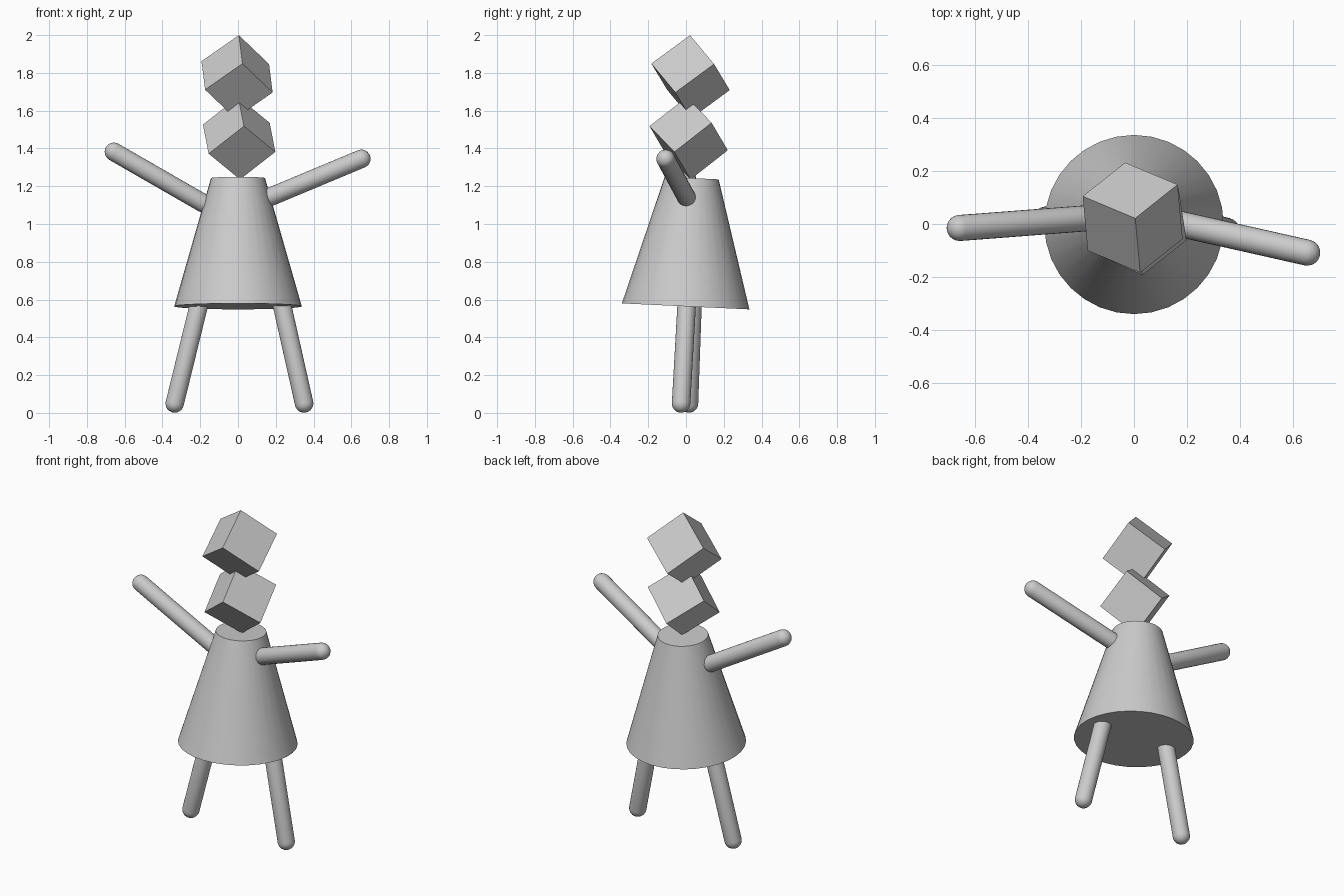
import bpy, bmesh, math
from mathutils import Vector, Matrix

if "Cube" in bpy.data.objects:
    bpy.data.objects.remove(bpy.data.objects["Cube"], do_unlink=True)

# One plain grey for every part
grey = bpy.data.materials.new("light_grey")
grey.use_nodes = True
grey.diffuse_color = (0.6, 0.6, 0.6, 1)
grey.node_tree.nodes["Principled BSDF"].inputs["Base Color"].default_value = (0.6, 0.6, 0.6, 1)


def finish(name, bm, matrix, smooth):
    bmesh.ops.recalc_face_normals(bm, faces=bm.faces)
    mesh = bpy.data.meshes.new(name)
    bm.to_mesh(mesh)
    bm.free()
    mesh.materials.append(grey)
    obj = bpy.data.objects.new(name, mesh)
    bpy.context.collection.objects.link(obj)
    obj.matrix_world = matrix
    if smooth:
        bpy.ops.object.select_all(action='DESELECT')
        obj.select_set(True)
        bpy.context.view_layer.objects.active = obj
        bpy.ops.object.shade_smooth_by_angle(angle=math.radians(30))
    return obj


def revolve(name, profile, start, end, sides):
    """Turn a (radius, height) profile around the axis from start to end."""
    bm = bmesh.new()
    verts = [bm.verts.new((r, 0, h)) for r, h in profile]
    edges = [bm.edges.new(pair) for pair in zip(verts, verts[1:])]
    bmesh.ops.spin(bm, geom=verts + edges, cent=(0, 0, 0), axis=(0, 0, 1),
                   angle=math.tau, steps=sides)
    bmesh.ops.remove_doubles(bm, verts=bm.verts, dist=1e-5)
    turn = (Vector(end) - Vector(start)).to_track_quat('Z', 'Y').to_matrix().to_4x4()
    return finish(name, bm, Matrix.Translation(start) @ turn, True)


def limb(name, start, end, radius=0.049, steps=6):
    """Round-ended rod between the centres of its two end balls."""
    length = (Vector(end) - Vector(start)).length
    angles = [i * math.pi / 2 / steps for i in range(steps + 1)]
    lower = [(radius * math.sin(a), -radius * math.cos(a)) for a in angles]
    upper = [(r, length - h) for r, h in reversed(lower)]
    revolve(name, lower + upper, start, end, 24)


def block(name, centre, size, edge_a, edge_b):
    """Cube turned so that two of its edges follow the given directions."""
    a = Vector(edge_a).normalized()
    c = a.cross(Vector(edge_b)).normalized()
    turn = Matrix((a, c.cross(a), c)).transposed().to_4x4()
    bm = bmesh.new()
    bmesh.ops.create_cube(bm, size=size)
    finish(name, bm, Matrix.Translation(centre) @ turn, False)


# Body: tapered skirt, leaning slightly back
base, top = Vector((0, -0.002, 0.564)), Vector((0, 0.03, 1.243))
height = (top - base).length
revolve("body", [(0, 0), (0.338, 0), (0.143, height), (0, height)], base, top, 32)

# Head and hat: two cubes standing on their corners
block("head", (0.006, 0.014, 1.454), 0.252, (-0.186, 0.085, -0.145), (0.03, -0.196, -0.153))
block("hat", (-0.005, 0.024, 1.779), 0.255, (-0.198, 0.083, -0.138), (0.021, -0.207, -0.15))

# Arms, shoulder to hand
limb("left_arm", (0.16, 0.003, 1.139), (0.653, -0.108, 1.345))
limb("right_arm", (-0.186, 0.021, 1.111), (-0.657, -0.015, 1.382))

# Legs, hip to foot
limb("left_leg", (0.231, 0.004, 0.58), (0.35, -0.026, 0.05))
limb("right_leg", (-0.205, 0.035, 0.58), (-0.335, 0.016, 0.05))
